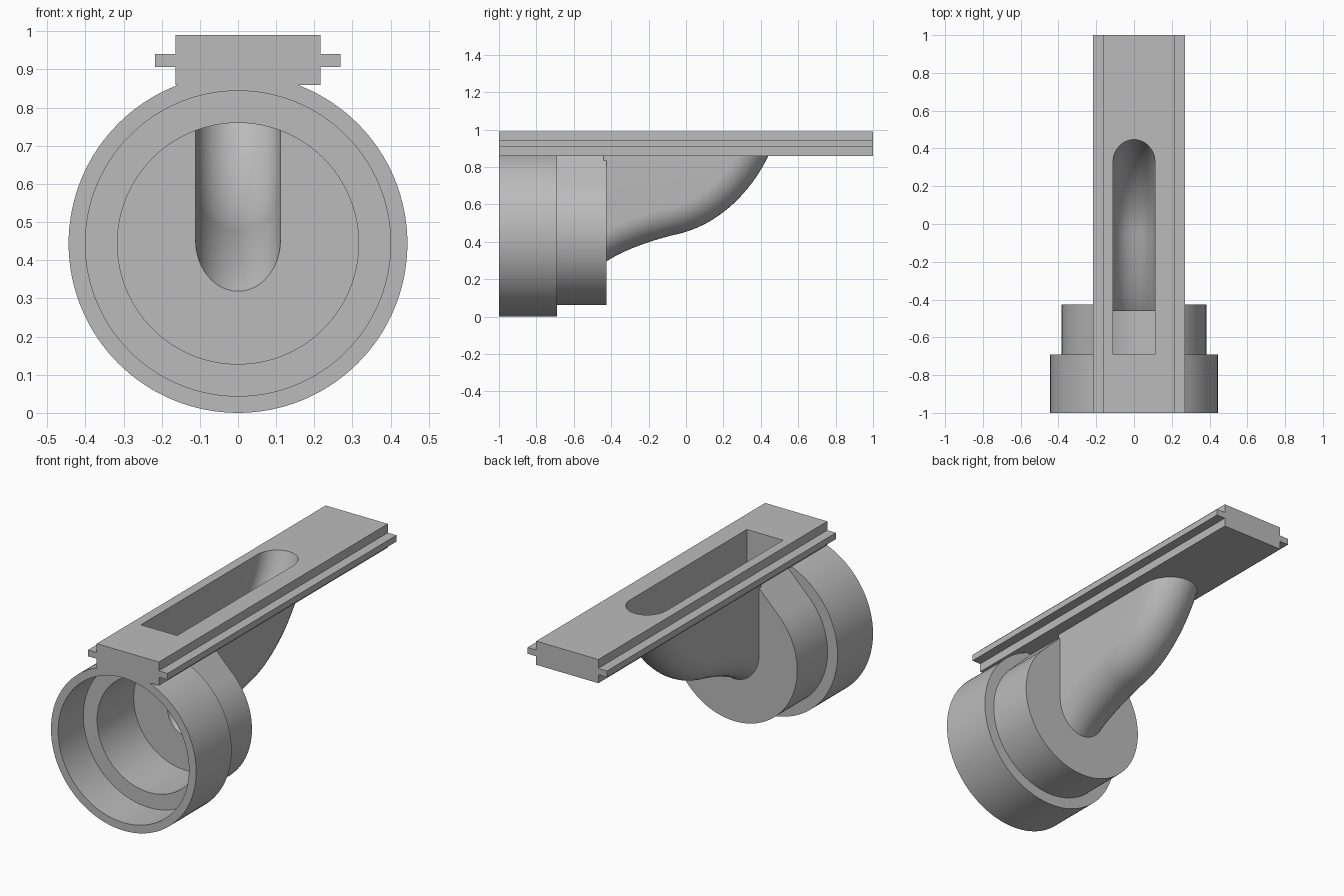
import bpy, bmesh, math
from mathutils import Vector
from mathutils.geometry import interpolate_bezier

if "Cube" in bpy.data.objects:
    bpy.data.objects.remove(bpy.data.objects["Cube"], do_unlink=True)

grey = bpy.data.materials.new("plain grey")
grey.use_nodes = True
COLOUR = (0.5, 0.5, 0.5, 1)
grey.diffuse_color = COLOUR
grey.node_tree.nodes["Principled BSDF"].inputs["Base Color"].default_value = COLOUR

AXIS_Z = 0.444


def finish(name, bm):
    bmesh.ops.recalc_face_normals(bm, faces=bm.faces)
    mesh = bpy.data.meshes.new(name)
    bm.to_mesh(mesh)
    bm.free()
    mesh.materials.append(grey)
    ob = bpy.data.objects.new(name, mesh)
    bpy.context.collection.objects.link(ob)
    return ob


def loft(loops):
    """Closed solid through a row of equal loops."""
    bm = bmesh.new()
    rows = [[bm.verts.new(p) for p in loop] for loop in loops]
    n = len(rows[0])
    for a, b in zip(rows, rows[1:]):
        for i in range(n):
            j = (i + 1) % n
            bm.faces.new((a[i], a[j], b[j], b[i]))
    bm.faces.new(rows[0])
    bm.faces.new(rows[-1])
    return bm


def prism(name, outline, y0, y1):
    return finish(name, loft([[(x, y, z) for x, z in outline] for y in (y0, y1)]))


def arc(r, start=0, end=360, n=128):
    """Arc about the socket axis; a full turn leaves out the repeated point."""
    last = n if end - start == 360 else n + 1
    angles = [math.radians(start + (end - start) * i / n) for i in range(last)]
    return [(r * math.cos(a), AXIS_Z + r * math.sin(a)) for a in angles]


# Floor line of the duct in the y-z plane
bends = [((-0.425, 0.295), (-0.33, 0.36), (-0.16, 0.415), (-0.05, 0.44)),
         ((-0.05, 0.44), (0.2, 0.495), (0.365, 0.70), (0.44, 0.86))]
floor = [Vector((-0.8, 0.05))]
for k, bend in enumerate(bends):
    floor += [Vector(p[:2]) for p in interpolate_bezier(*[Vector((*q, 0)) for q in bend], 24)][k:]
floor += [Vector((0.485, 0.98)), Vector((0.52, 1.1))]
WALL = 0.15


def duct_solid(name, r, front, top):
    """Round-bottomed channel swept along the floor line, trimmed at front and top."""
    loops = []
    for i, p in enumerate(floor):
        t = (floor[min(i + 1, len(floor) - 1)] - floor[max(i - 1, 0)]).normalized()
        up = Vector((-t.y, t.x))
        c = p + up * WALL
        loop = [(r, c.x, 1.4)]
        for k in range(25):
            a = math.pi * k / 24
            q = c - up * r * math.sin(a)
            loop.append((r * math.cos(a), q.x, q.y))
        loops.append(loop + [(-r, c.x, 1.4)])
    bm = loft(loops)
    for co, no in (((0, front, 0), (0, -1, 0)), ((0, 0, top), (0, 0, 1))):
        bmesh.ops.bisect_plane(bm, geom=bm.verts[:] + bm.edges[:] + bm.faces[:],
                               plane_co=co, plane_no=no, clear_outer=True)
        bmesh.ops.holes_fill(bm, edges=[e for e in bm.edges if e.is_boundary])
    return finish(name, bm)


# Rail with a tongue along each side
centre, half, tongue = 0.026, 0.19, 0.243
side = [(half, 0.859), (half, 0.906), (tongue, 0.906), (tongue, 0.941), (half, 0.941), (half, 0.99)]
rail = prism("slotted_rail_with_socket",
             [(centre + x, z) for x, z in side] + [(centre - x, z) for x, z in reversed(side)], -1, 1)

# Stepped socket; the rear step has a 45 degree roof up to the rail
front_socket = prism("front_socket", arc(0.444), -1, -0.69)
rear_r, roof_z = 0.383, 0.88
roof_x = AXIS_Z + rear_r * math.sqrt(2) - roof_z
rear_socket = prism("rear_socket", arc(rear_r, 135, 405) + [(roof_x, roof_z), (-roof_x, roof_z)],
                    -0.75, -0.425)
duct = duct_solid("duct", WALL, -0.44, 0.9)

# Hollow parts
front_bore = prism("front_bore", arc(0.4), -1.1, -0.78)
rear_bore = prism("rear_bore", arc(0.316), -0.85, -0.46)
passage = duct_solid("passage", 0.111, -0.69, 1.05)

steps = [(front_socket, 'UNION'), (rear_socket, 'UNION'), (duct, 'UNION'),
         (front_bore, 'DIFFERENCE'), (rear_bore, 'DIFFERENCE'), (passage, 'DIFFERENCE')]
for ob, operation in steps:
    mod = rail.modifiers.new(ob.name, 'BOOLEAN')
    mod.solver, mod.operation, mod.object = 'EXACT', operation, ob
bpy.context.view_layer.update()
result = bpy.data.meshes.new_from_object(rail.evaluated_get(bpy.context.evaluated_depsgraph_get()))
rail.modifiers.clear()
rail.data = result
for ob, _ in steps:
    bpy.data.objects.remove(ob, do_unlink=True)

bpy.ops.object.select_all(action='DESELECT')
rail.select_set(True)
bpy.context.view_layer.objects.active = rail
bpy.ops.object.shade_smooth_by_angle(angle=math.radians(30))
